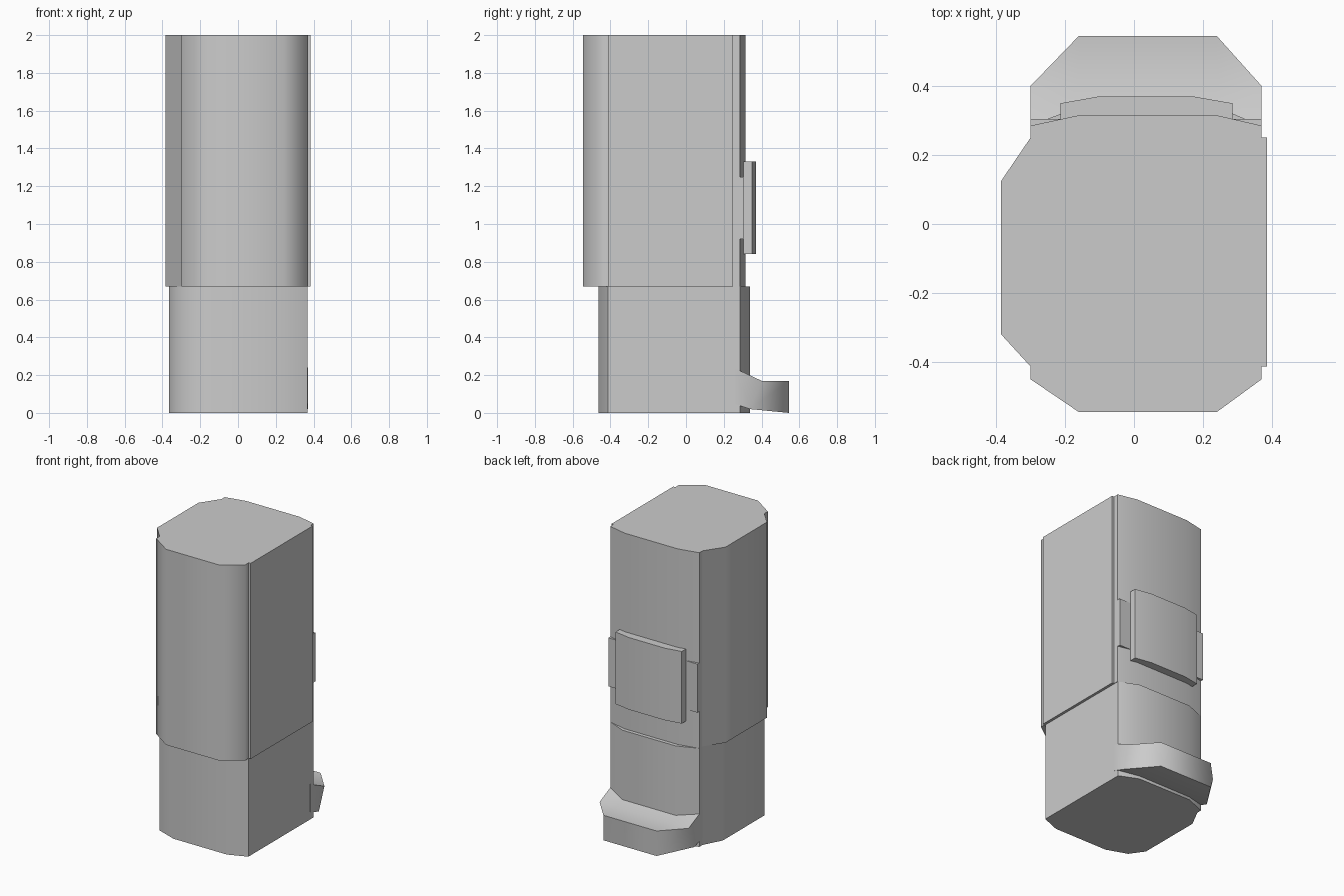
import bpy, bmesh, math

if "Cube" in bpy.data.objects:
    bpy.data.objects.remove(bpy.data.objects["Cube"])


def finish(name, bm):
    bmesh.ops.recalc_face_normals(bm, faces=bm.faces)
    mesh = bpy.data.meshes.new(name)
    bm.to_mesh(mesh)
    bm.free()
    ob = bpy.data.objects.new(name, mesh)
    bpy.context.collection.objects.link(ob)
    bpy.ops.object.select_all(action='DESELECT')
    ob.select_set(True)
    bpy.context.view_layer.objects.active = ob
    bpy.ops.object.shade_smooth_by_angle(angle=math.radians(60))
    return ob


def loft(name, rings):
    """Skin a row of equal-length rings and cap both ends."""
    bm = bmesh.new()
    loops = [[bm.verts.new(p) for p in ring] for ring in rings]
    n = len(loops[0])
    for a, b in zip(loops, loops[1:]):
        for i in range(n):
            j = (i + 1) % n
            bm.faces.new((a[i], a[j], b[j], b[i]))
    bm.faces.new(loops[0])
    bm.faces.new(loops[-1])
    bmesh.ops.remove_doubles(bm, verts=bm.verts, dist=0.0005)
    return finish(name, bm)


def prism(name, outline, z0, z1):
    return loft(name, [[(x, y, z) for x, y in outline] for z in (z0, z1)])


# Upper body: boxy core with bevelled front, back and left panels
prism("upper_body", [
    (0.385, -0.413), (0.385, 0.25), (0.37, 0.25), (0.37, 0.285),
    (0.24, 0.315), (-0.16, 0.315), (-0.3, 0.285), (-0.3, 0.25),
    (-0.385, 0.125), (-0.385, -0.32), (-0.3, -0.413), (-0.3, -0.45),
    (-0.16, -0.545), (0.24, -0.545), (0.37, -0.45), (0.37, -0.413)],
    0.67, 2.0)

# Lower body: slightly slimmer version of the same outline
prism("lower_body", [
    (0.367, -0.413), (0.367, 0.285), (0.24, 0.34), (-0.16, 0.34),
    (-0.3, 0.285), (-0.3, 0.25), (-0.365, 0.125), (-0.365, -0.32),
    (-0.3, -0.413), (-0.16, -0.463), (0.24, -0.463)],
    0.0, 0.67)

# Strap and raised pad on the back
prism("back_strap", [(-0.3, 0.24), (0.37, 0.24), (0.37, 0.305), (-0.3, 0.305)],
      0.92, 1.25)
prism("back_pad", [
    (-0.213, 0.295), (0.285, 0.295), (0.285, 0.35),
    (0.17, 0.37), (-0.10, 0.37), (-0.213, 0.35)], 0.84, 1.33)

# Projecting ledge at the foot of the back, tapered towards both ends
end = [(0.25, 0.24), (0.40, 0.17), (0.40, 0.17), (0.34, 0.02), (0.34, 0.02), (0.25, 0.05)]
mid = [(0.25, 0.24), (0.40, 0.17), (0.545, 0.17), (0.545, 0.0), (0.34, 0.02), (0.25, 0.05)]
loft("back_ledge", [[(x, y, z) for y, z in sec]
                    for x, sec in ((-0.3, end), (-0.16, mid), (0.24, mid), (0.37, end))])
